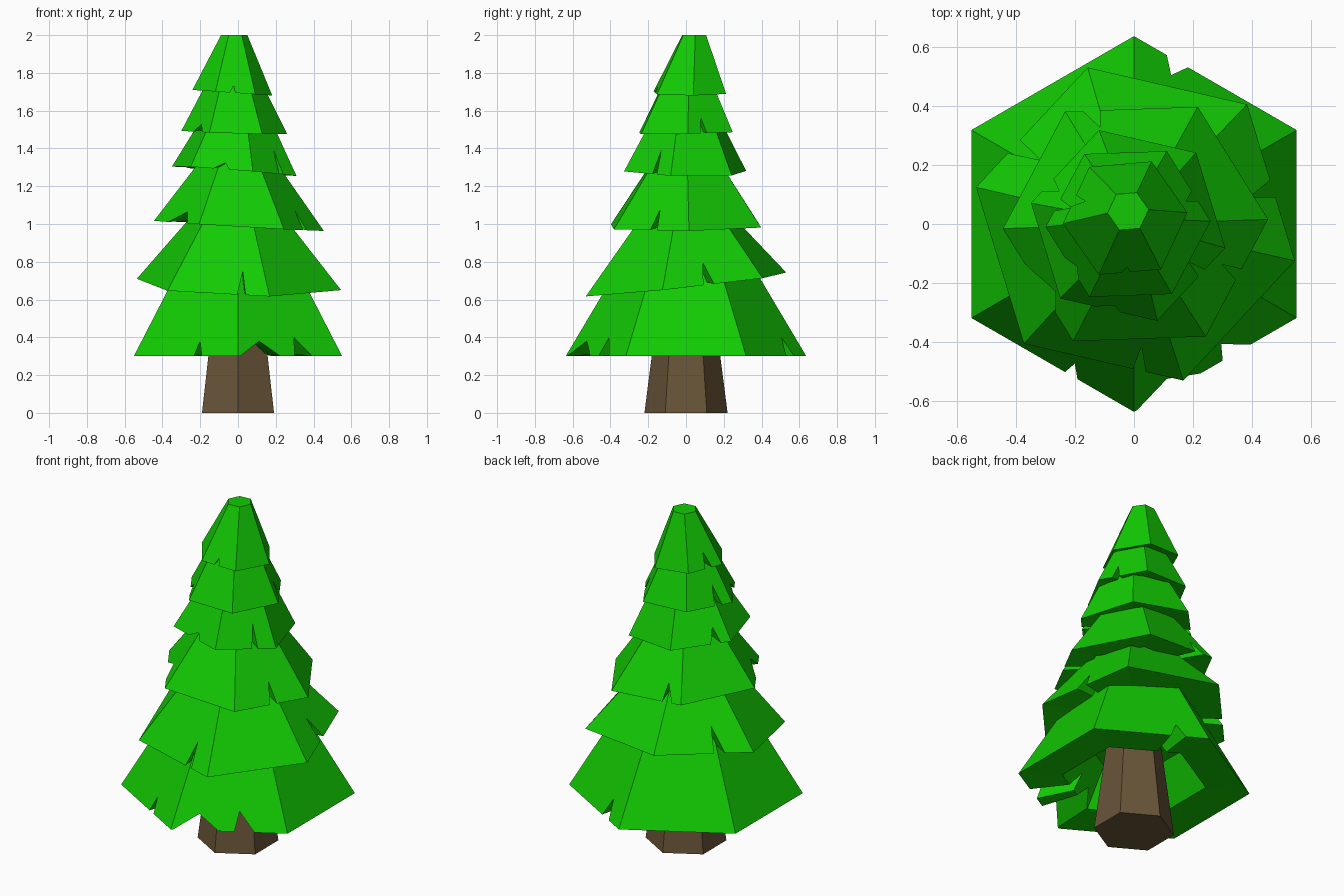
import bpy, bmesh, math
from mathutils import Vector

if "Cube" in bpy.data.objects:
    bpy.data.objects.remove(bpy.data.objects["Cube"])


def material(name, color):
    m = bpy.data.materials.new(name)
    m.diffuse_color = color
    m.use_nodes = True
    m.node_tree.nodes["Principled BSDF"].inputs["Base Color"].default_value = m.diffuse_color
    return m


GREEN = material("needles", (0.006, 0.59, 0.001, 1))
BROWN = material("bark", (0.14, 0.09, 0.04, 1))


def finish(bm, name, mat):
    bmesh.ops.recalc_face_normals(bm, faces=bm.faces)
    me = bpy.data.meshes.new(name)
    bm.to_mesh(me)
    bm.free()
    me.materials.append(mat)
    ob = bpy.data.objects.new(name, me)
    bpy.context.collection.objects.link(ob)


def hexagon(center, r, rot, tilt=(0, 0)):
    pts = []
    for k in range(6):
        a = math.radians(rot + 60 * k)
        x, y = r * math.cos(a), r * math.sin(a)
        pts.append(Vector((center[0] + x, center[1] + y,
                           center[2] + tilt[0] * x + tilt[1] * y)))
    return pts


def skirt(name, base, r, top, rt, rot, tilt, notches):
    """Hollow six-sided skirt; notches = (start, apex, end angle, depth 0..1)."""
    # Rim parameters for each side: corner, then the notch points
    sides = [[(0.0, 0.0)] for _ in range(6)]
    for start, apex, end, depth in notches:
        k = int(((apex - rot) % 360) // 60)
        for ang, d in ((start, 0), (apex, depth), (end, 0)):
            off = (ang - rot - 60 * k - 30 + 180) % 360 - 180
            t = 0.5 + math.tan(math.radians(off)) / (2 * math.tan(math.radians(30)))
            sides[k].append((min(max(t, 0.01), 0.99), d))
    for s in sides:
        s.sort()

    bm = bmesh.new()

    def wall(lo, hi, gain=1.0):
        rim, ring = [], [bm.verts.new(p) for p in hi]
        for k in range(6):
            n = (k + 1) % 6
            rim.append([bm.verts.new(lo[k].lerp(lo[n], t).lerp(
                hi[k].lerp(hi[n], t), min(d * gain, 0.9))) for t, d in sides[k]])
        for k in range(6):
            n = (k + 1) % 6
            bm.faces.new(rim[k] + [rim[n][0], ring[n], ring[k]])
        bm.faces.new(ring)
        return [v for s in rim for v in s]

    # Outer wall, broad underside, and a recess around the middle
    height = top[2] - base[2]
    outer = wall(hexagon(base, r, rot, tilt), hexagon(top, rt, rot))
    inner_base = (base[0], base[1], base[2] + 0.015)
    inner_top = (top[0], top[1], base[2] + 0.45 * height)
    inner = wall(hexagon(inner_base, r * 0.62, rot, tilt),
                 hexagon(inner_top, r * 0.4, rot), 2.2)
    n = len(outer)
    for i in range(n):
        j = (i + 1) % n
        bm.faces.new((outer[i], inner[i], inner[j], outer[j]))
    finish(bm, name, GREEN)


# Trunk
bm = bmesh.new()
low = [bm.verts.new(p) for p in hexagon((0, 0, 0), 0.22, 30)]
high = [bm.verts.new(p) for p in hexagon((0, 0, 0.6), 0.143, 30)]
bm.faces.new(low)
bm.faces.new(high)
for i in range(6):
    j = (i + 1) % 6
    bm.faces.new((low[i], low[j], high[j], high[i]))
finish(bm, "trunk", BROWN)

# Branch skirts, bottom to top: base centre, radius, top centre, radius, turn, tilt
skirt("branches_1", (0, 0, 0.30), 0.637, (0, 0, 0.80), 0.34, 30, (0, 0),
      [(-89, -78, -66, 0.16), (-57, -54, -46, 0.2), (-115, -113, -110, 0.16),
       (79, 76, 71, 0.2)])
skirt("branches_2", (0.005, 0, 0.68), 0.555, (0, 0, 1.10), 0.20, 47, (-0.03, 0.11),
      [(-91, -87, -86, 0.26), (11, 13, 18, 0.28), (144, 146, 151, 0.32)])
skirt("branches_3", (0.005, 0, 0.99), 0.45, (0, 0, 1.40), 0.15, 2, (-0.06, 0.01),
      [(-29, -25, -23, 0.25), (-160, -140, -132, 0.15), (107, 110, 115, 0.22)])
skirt("branches_4", (-0.02, -0.005, 1.28), 0.338, (-0.01, 0, 1.57), 0.18, -13, (-0.08, -0.02),
      [(-36, -32, -30, 0.42), (-112, -100, -95, 0.12), (148, 154, 158, 0.3)])
skirt("branches_5", (-0.02, 0, 1.485), 0.28, (-0.02, 0.01, 1.76), 0.14, 2, (-0.03, 0.02),
      [(18, 21, 27, 0.3), (160, 165, 170, 0.4), (-152, -140, -132, 0.15)])
skirt("branches_6", (-0.03, 0.02, 1.695), 0.212, (-0.02, 0.043, 2.0), 0.07, 5, (-0.07, 0.0),
      [(-94, -88, -85, 0.12), (155, 160, 168, 0.3)])
